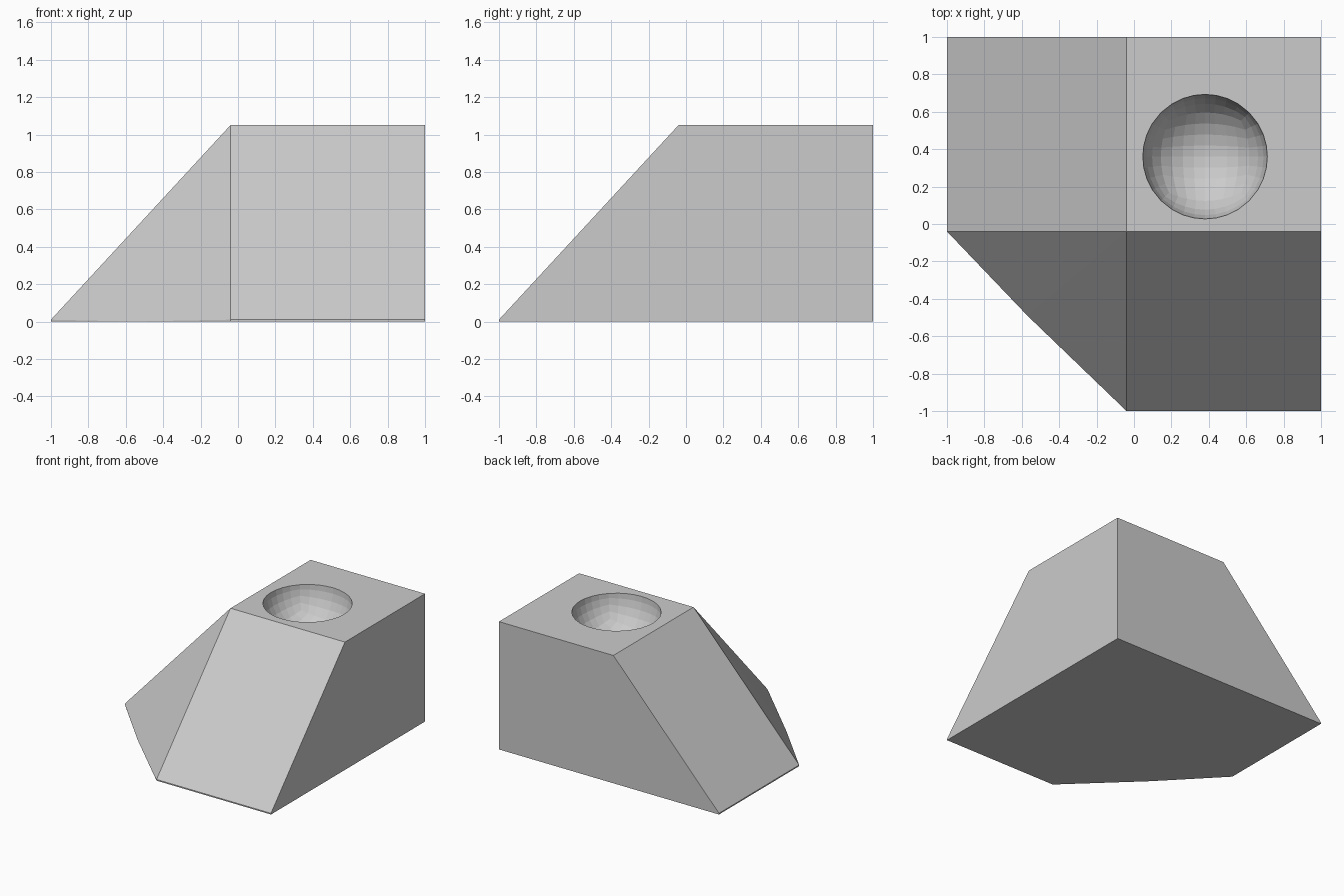
import bpy, bmesh
from mathutils import Vector

if "Cube" in bpy.data.objects:
    bpy.data.objects.remove(bpy.data.objects["Cube"])

TOP, IN, LIP = 1.05, -0.04, 0.01
BOWL, RADIUS = Vector((0.38, 0.36, TOP)), 0.334

# Block with two sloping sides and a chamfered corner: hull of footprint, lip and top
footprint = [(-1, 1), (-1, IN), (-0.57, -0.49), (IN, -1), (1, -1), (1, 1)]
top = [(IN, IN), (1, IN), (1, 1), (IN, 1)]
points = [(x, y, 0) for x, y in footprint]
points += [(x, y, LIP) for x, y in footprint if x != -0.57]
points += [(x, y, TOP) for x, y in top]
bm = bmesh.new()
for p in points:
    bm.verts.new(p)
hull = bmesh.ops.convex_hull(bm, input=bm.verts)
loose = [v for v in bm.verts if not v.link_faces]
bmesh.ops.delete(bm, geom=loose, context='VERTS')
bmesh.ops.dissolve_limit(bm, angle_limit=0.005, verts=bm.verts, edges=bm.edges)
bmesh.ops.recalc_face_normals(bm, faces=bm.faces)
mesh = bpy.data.meshes.new("sloped_block")
bm.to_mesh(mesh)
bm.free()
block = bpy.data.objects.new("sloped_block", mesh)
bpy.context.collection.objects.link(block)

# Faceted ball, made from a subdivided cube, that hollows out the bowl
bm = bmesh.new()
bmesh.ops.create_cube(bm, size=2)
bmesh.ops.subdivide_edges(bm, edges=bm.edges, cuts=7, use_grid_fill=True)
for v in bm.verts:
    x, y, z = v.co
    v.co = Vector((x * (1 - y*y/2 - z*z/2 + y*y*z*z/3) ** 0.5,
                   y * (1 - z*z/2 - x*x/2 + z*z*x*x/3) ** 0.5,
                   z * (1 - x*x/2 - y*y/2 + x*x*y*y/3) ** 0.5)) * RADIUS
    v.co.z += 0.012  # keep the facet rows off the top plane
bmesh.ops.recalc_face_normals(bm, faces=bm.faces)
mesh = bpy.data.meshes.new("bowl_cutter")
bm.to_mesh(mesh)
bm.free()
cutter = bpy.data.objects.new("bowl_cutter", mesh)
cutter.location = BOWL
bpy.context.collection.objects.link(cutter)
cutter.hide_render = True
cutter.hide_viewport = False

# Cut the bowl, then drop the cutter
cut = block.modifiers.new("bowl", 'BOOLEAN')
cut.operation = 'DIFFERENCE'
cut.solver = 'EXACT'
cut.object = cutter
bpy.context.view_layer.objects.active = block
block.select_set(True)
bpy.ops.object.modifier_apply(modifier=cut.name)
bpy.data.objects.remove(cutter)
